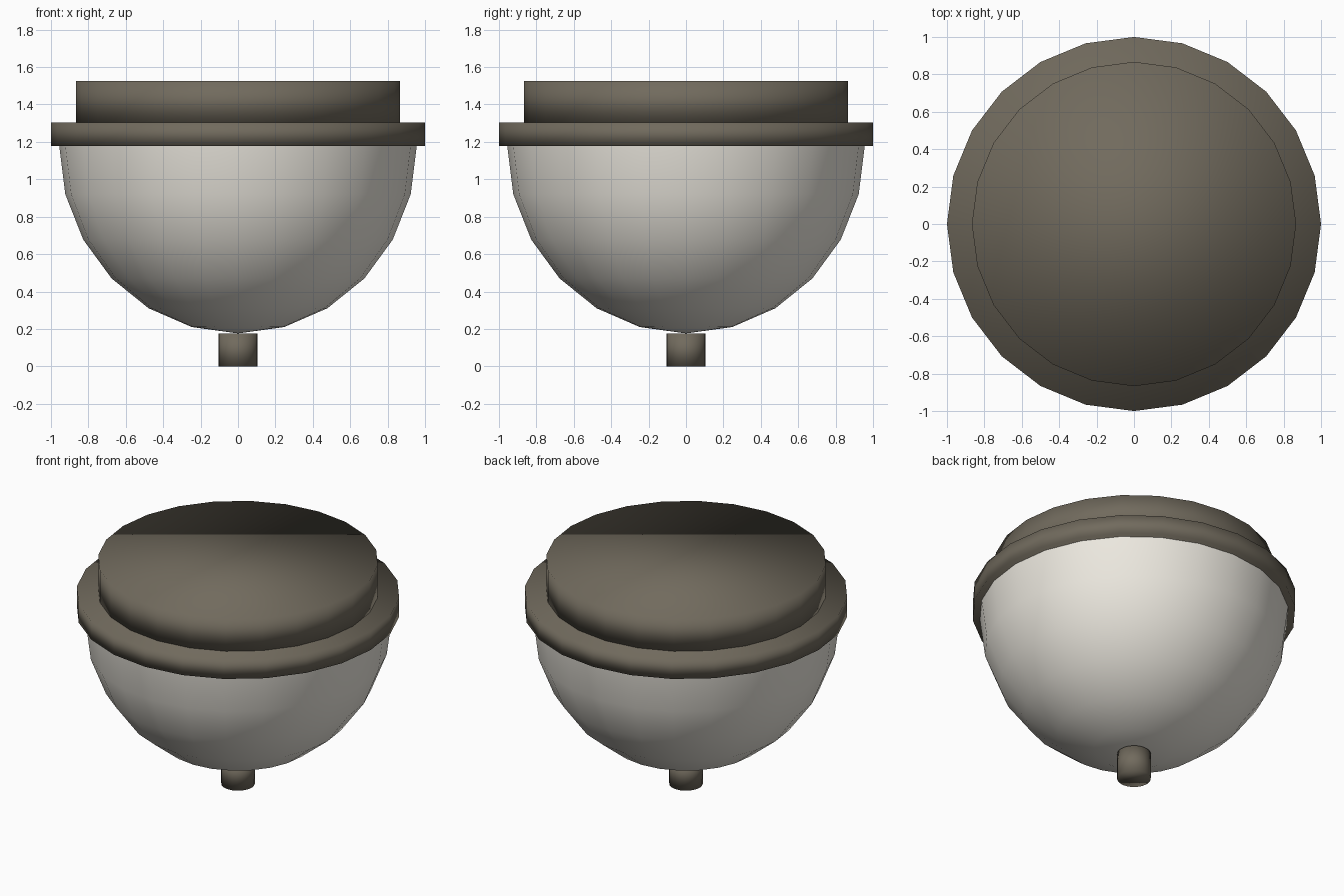
import bpy
import bmesh
import math

if "Cube" in bpy.data.objects:
    bpy.data.objects.remove(bpy.data.objects["Cube"])

SIDES = 24


def material(name, rgb):
    mat = bpy.data.materials.new(name)
    mat.diffuse_color = (*rgb, 1)
    mat.use_nodes = True
    mat.node_tree.nodes["Principled BSDF"].inputs["Base Color"].default_value = mat.diffuse_color
    return mat


def finish(obj, name, mat):
    obj.name = name
    obj.data.materials.append(mat)
    for p in obj.data.polygons:
        p.use_smooth = True
    return obj


def disc(name, radius, z0, z1, mat):
    bpy.ops.mesh.primitive_cylinder_add(
        vertices=SIDES, radius=radius, depth=z1 - z0, location=(0, 0, (z0 + z1) / 2))
    return finish(bpy.context.object, name, mat)


metal = material("bronze", (0.165, 0.145, 0.11))
glass = material("frosted_glass", (0.84, 0.81, 0.74))

# Metal parts: ceiling mount, rim ring and bottom finial
disc("ceiling_mount", 0.867, 1.305, 1.525, metal)
disc("rim_ring", 1.0, 1.178, 1.305, metal)
disc("finial", 0.104, 0.0, 0.176, metal)

# Glass bowl: lower half of a slightly stretched sphere
bpy.ops.mesh.primitive_uv_sphere_add(segments=SIDES, ring_count=12, radius=1)
bowl = bpy.context.object
bm = bmesh.new()
bm.from_mesh(bowl.data)
bmesh.ops.delete(bm, geom=[v for v in bm.verts if v.co.z > 0.01], context='VERTS')
for v in bm.verts:
    v.co = (v.co.x * 0.956, v.co.y * 0.956, v.co.z * 1.004 + 1.18)
bm.to_mesh(bowl.data)
bm.free()
finish(bowl, "glass_bowl", glass)
